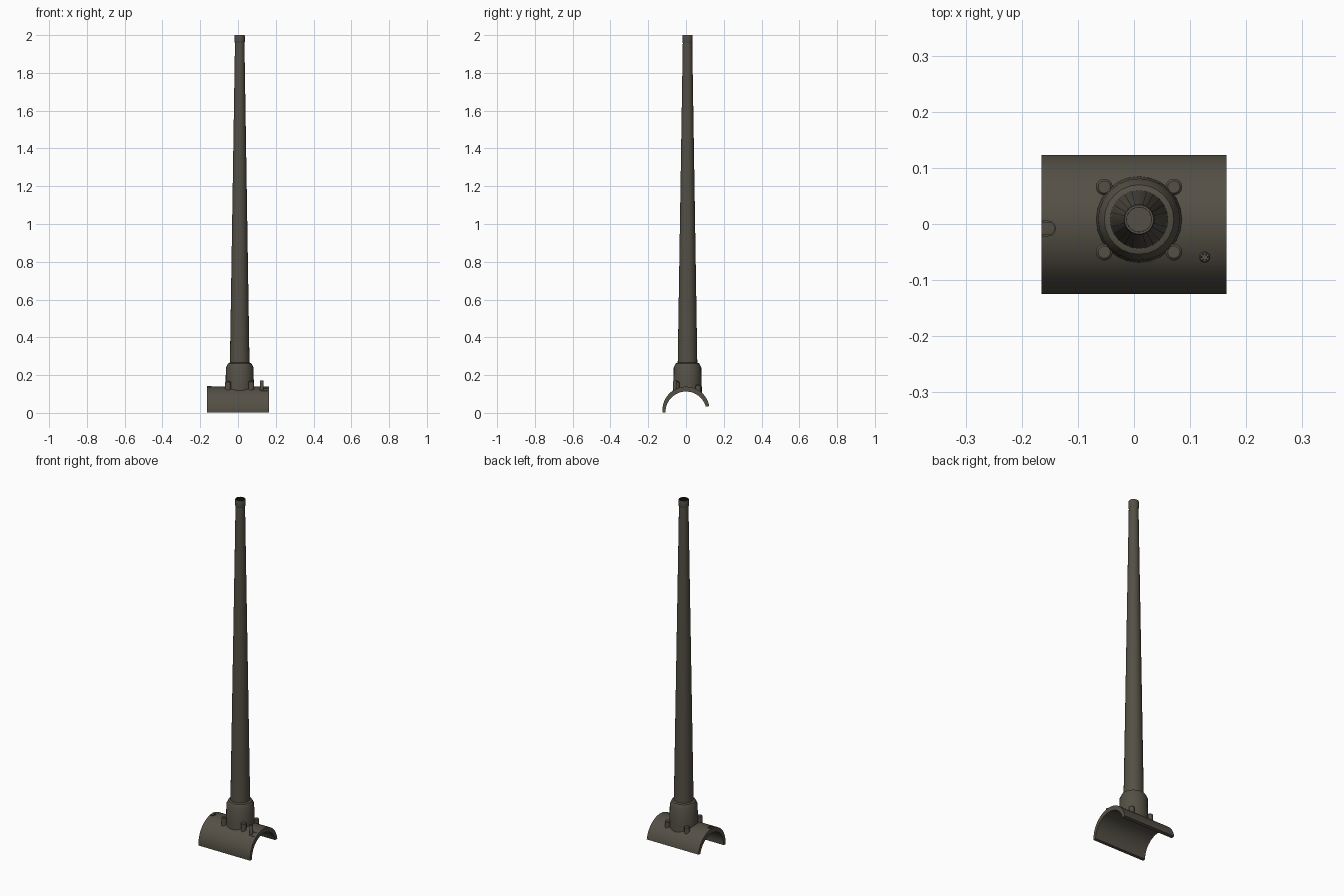
import bpy, bmesh
from math import sin, cos, pi, sqrt, radians
from mathutils import Vector

cube = bpy.data.objects.get("Cube")
if cube:
    bpy.data.objects.remove(cube)


def material(name, rgb):
    m = bpy.data.materials.new(name)
    m.use_nodes = True
    m.diffuse_color = (*rgb, 1)
    m.node_tree.nodes["Principled BSDF"].inputs["Base Color"].default_value = (*rgb, 1)
    return m


OLIVE = material("olive grey paint", (0.089, 0.08, 0.06))
DARK = material("dark bore", (0.006, 0.006, 0.005))
AX, AY = 0.009, 0.008           # gun axis
RADIUS, ARC_Z = 0.125, 0.014    # curved shield


def shield_z(y):
    return ARC_Z + sqrt(max(0, RADIUS ** 2 - y * y))


def finish(name, bm, mats=(OLIVE,), angle=35):
    bmesh.ops.recalc_face_normals(bm, faces=bm.faces)
    mesh = bpy.data.meshes.new(name)
    bm.to_mesh(mesh)
    bm.free()
    ob = bpy.data.objects.new(name, mesh)
    bpy.context.collection.objects.link(ob)
    for m in mats:
        mesh.materials.append(m)
    bpy.ops.object.select_all(action='DESELECT')
    ob.select_set(True)
    bpy.context.view_layer.objects.active = ob
    bpy.ops.object.shade_smooth_by_angle(angle=radians(angle))
    return ob


def lathe(name, profile, x, y, sides=24, sit=False, dark_from=None):
    """Rings of (radius, z); sit drops the first ring onto the shield."""
    bm = bmesh.new()
    rings = []
    for i, (r, z) in enumerate(profile):
        ring = []
        for k in range(sides):
            a = 2 * pi * k / sides
            px, py = x + r * cos(a), y + r * sin(a)
            pz = shield_z(py) - 0.006 if sit and i == 0 else z
            ring.append(bm.verts.new((px, py, pz)))
        rings.append(ring)
    for i in range(len(rings) - 1):
        for k in range(sides):
            n = (k + 1) % sides
            f = bm.faces.new((rings[i][k], rings[i][n], rings[i + 1][n], rings[i + 1][k]))
            f.material_index = int(dark_from is not None and i >= dark_from)
    cap = bm.faces.new(rings[-1])
    cap.material_index = int(dark_from is not None)
    return finish(name, bm, (OLIVE, DARK))


# Curved shield: crescent section swept across the width
bm = bmesh.new()
steps = 28
section = []
for i in range(steps + 1):
    a = radians(10 + (186 - 10) * i / steps)
    section.append((RADIUS * cos(a), max(0, ARC_Z + RADIUS * sin(a))))
for i in range(steps, -1, -1):
    a = radians(10 + (186 - 10) * i / steps)
    r = 0.108 - 0.009 * sin(a)
    section.append((r * cos(a), max(0, ARC_Z + r * sin(a))))
ends = [[bm.verts.new((x, y, z)) for y, z in section] for x in (-0.165, 0.165)]
count = len(section)
for i in range(count):
    n = (i + 1) % count
    bm.faces.new((ends[0][i], ends[0][n], ends[1][n], ends[1][i]))
for e in ends:
    for i in range(steps):
        bm.faces.new((e[i], e[i + 1], e[count - 2 - i], e[count - 1 - i]))
finish("curved_shield", bm)

# Sleeve, barrel and muzzle
lathe("barrel_sleeve", [(0.077, 0), (0.075, 0.15), (0.073, 0.24), (0.062, 0.262),
                        (0.052, 0.266)], AX, AY, sit=True)
lathe("barrel", [(0.052, 0.255), (0.025, 1.965)], AX, AY)
lathe("muzzle", [(0.024, 1.955), (0.0275, 1.965), (0.0275, 1.995), (0.026, 2.0),
                 (0.022, 2.0), (0.021, 1.75)], AX, AY, dark_from=4)

# Rounded lugs at the corners of the sleeve
for sx, side in ((-1, "right"), (1, "left")):
    for sy, end in ((-1, "front"), (1, "back")):
        x, y = AX + sx * 0.062, AY + sy * 0.058
        top = 0.168 if sy < 0 else 0.148
        lathe(f"{end}_{side}_lug", [(0.015, 0), (0.015, top - 0.004), (0.011, top)],
              x, y, 14, sit=True)


def arch_plate(name, x_round, x_open, y0, r, lift):
    """Raised U shaped rim lying on the shield."""
    s = 1 if x_open > x_round else -1
    path = [(x_open, y0 - r)]
    for i in range(11):
        a = radians(-90 + 18 * i)
        path.append((x_round - s * r * cos(a), y0 + r * sin(a)))
    path.append((x_open, y0 + r))
    bm = bmesh.new()
    rows = []
    for x, y in path:
        inward = (Vector((max(x_round, x) if s > 0 else min(x_round, x), y0)) - Vector((x, y))).normalized()
        ix, iy = x + inward.x * 0.003, y + inward.y * 0.003
        rows.append([bm.verts.new(p) for p in (
            (x, y, shield_z(y) - 0.004), (x, y, shield_z(y) + lift),
            (ix, iy, shield_z(iy) + lift), (ix, iy, shield_z(iy) - 0.004))])
    for a, b in zip(rows, rows[1:]):
        for k in range(4):
            bm.faces.new((a[k], a[(k + 1) % 4], b[(k + 1) % 4], b[k]))
    bm.faces.new(rows[0])
    bm.faces.new(rows[-1])
    finish(name, bm)


arch_plate("sight_rim", -0.153, -0.164, -0.008, 0.014, 0.004)
arch_plate("side_gun_rim", 0.128, 0.155, -0.059, 0.013, 0.002)

# Slim side gun with a ring of small vents on its tip
GX, GY = 0.126, -0.059
lathe("side_gun", [(0.010, 0), (0.010, 0.168), (0.008, 0.171)], GX, GY, 14, sit=True)
for i in range(6):
    a = i * pi / 3
    lathe(f"side_gun_vent_{i + 1}", [(0.0018, 0.169), (0.0018, 0.1716)],
          GX + 0.0055 * cos(a), GY + 0.0055 * sin(a), 6, dark_from=0)
